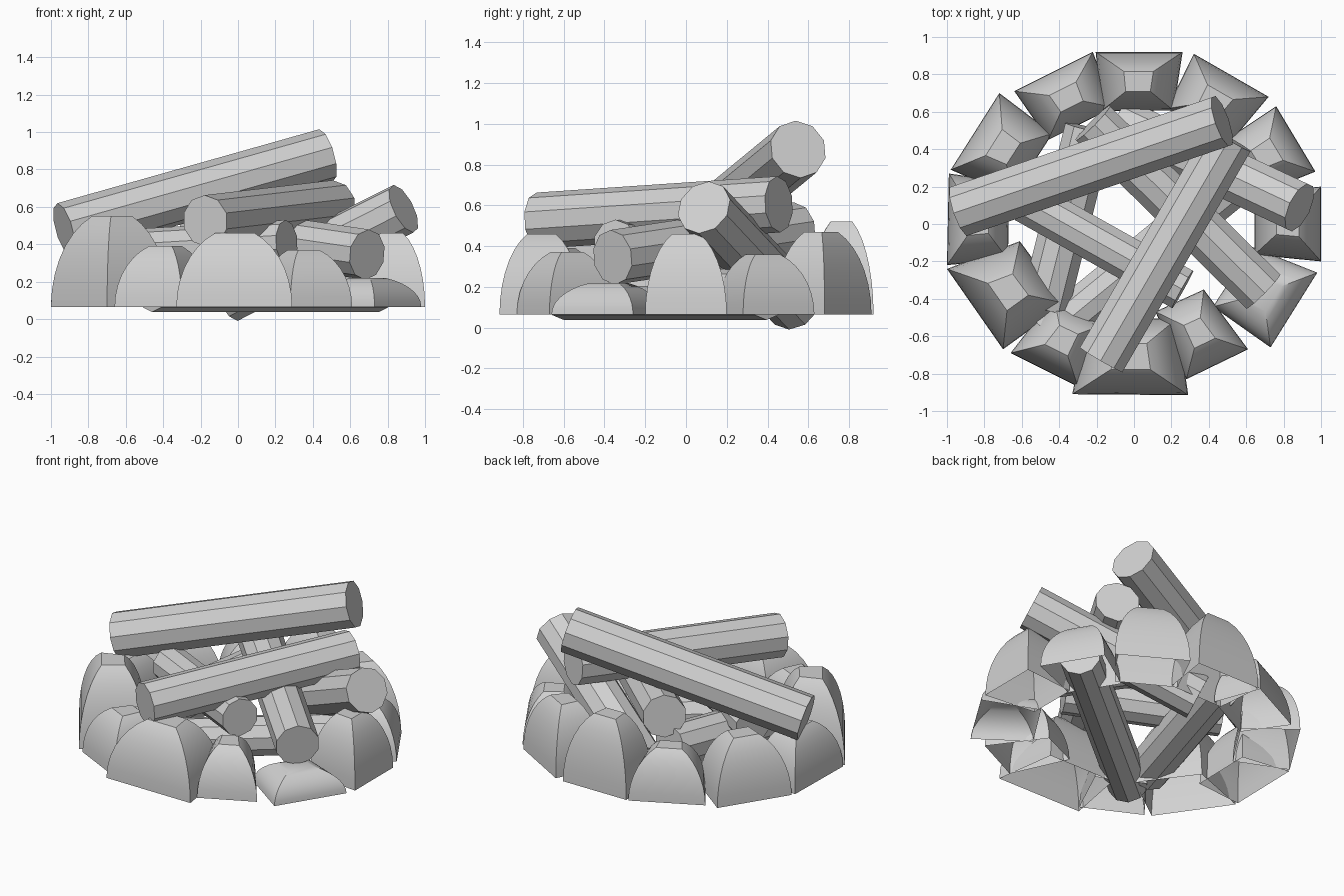
import bpy, bmesh, math
from mathutils import Vector

default = bpy.data.objects.get("Cube")
if default:
    bpy.data.objects.remove(default, do_unlink=True)

# One plain grey for everything
grey = bpy.data.materials.new("plain_grey")
grey.use_nodes = True
colour = (0.64, 0.64, 0.64, 1)
grey.diffuse_color = colour
grey.node_tree.nodes["Principled BSDF"].inputs["Base Color"].default_value = colour

GROUND = 0.065
STEPS = 7
SWEEP = 1.18


def finish(bm, name, smooth_angle=None):
    """Turn a bmesh into a named, coloured object."""
    bmesh.ops.recalc_face_normals(bm, faces=bm.faces[:])
    mesh = bpy.data.meshes.new(name)
    bm.to_mesh(mesh)
    bm.free()
    mesh.materials.append(grey)
    obj = bpy.data.objects.new(name, mesh)
    bpy.context.collection.objects.link(obj)
    if smooth_angle:
        bpy.ops.object.select_all(action="DESELECT")
        obj.select_set(True)
        bpy.context.view_layer.objects.active = obj
        bpy.ops.object.shade_smooth_by_angle(angle=math.radians(smooth_angle))


def make_stone(name, start, end, depth, top):
    """Four-sided hollow boulder with bulging sides, flat top and open base."""
    outer = [Vector((*start, GROUND)), Vector((*end, GROUND))]
    middle = Vector((outer[0].x + outer[1].x, outer[0].y + outer[1].y, 0)).normalized()
    inner = []
    for corner in reversed(outer):
        radial = Vector((corner.x, corner.y, 0)).normalized()
        inner.append(corner - (radial + middle) / 2 * depth)
    base = outer + inner
    centre = sum(base, Vector()) / len(base)
    bm = bmesh.new()
    rings = []
    for step in range(STEPS + 1):
        angle = SWEEP * step / STEPS
        shrink = (1 - math.cos(angle)) / (1 - math.cos(SWEEP)) * 0.66
        lift = math.sin(angle) / math.sin(SWEEP) * (top - GROUND)
        up = Vector((0, 0, lift))
        rings.append([bm.verts.new(p.lerp(centre, shrink) + up) for p in base])
    for low, high in zip(rings, rings[1:]):
        for i in range(len(base)):
            j = (i + 1) % len(base)
            bm.faces.new((low[i], low[j], high[j], high[i]))
    bm.faces.new(rings[-1])
    finish(bm, name, 30)


def make_log(name, start, end, radius):
    """Straight flat-sided log between two end centres."""
    start, end = Vector(start), Vector(end)
    axis = end - start
    bm = bmesh.new()
    bmesh.ops.create_cone(bm, cap_ends=True, segments=10, radius1=radius,
                          radius2=radius, depth=axis.length)
    turn = axis.to_track_quat("Z", "Y")
    for vert in bm.verts:
        vert.co = turn @ vert.co + (start + end) / 2
    finish(bm, name)


# Ring of stones: two outer corners, depth towards the middle, top height
make_stone("front_stone", (-.33, -.91), (.29, -.915), .42, .46)
make_stone("front_left_stone", (.28, -.83), (.61, -.67), .4, .37)
make_stone("low_left_stone", (.73, -.66), (.98, -.26), .38, .22)
make_stone("left_stone", (1, -.2), (1, .2), .36, .46)
make_stone("left_rear_stone", (.97, .28), (.76, .63), .36, .36)
make_stone("back_left_stone", (.72, .68), (.32, .91), .33, .47)
make_stone("back_stone", (.26, .92), (-.205, .92), .32, .52)
make_stone("back_right_stone", (-.22, .92), (-.64, .71), .32, .38)
make_stone("right_rear_stone", (-.72, .7), (-.98, .29), .36, .45)
make_stone("right_stone", (-.99, .27), (-1, -.22), .33, .4)
make_stone("tall_right_stone", (-1, -.24), (-.7, -.67), .42, .55)
make_stone("front_right_stone", (-.66, -.69), (-.3, -.87), .38, .39)

# Stacked logs, from the top of the pile down
make_log("top_log", (-.93, .07, .48), (.47, .55, .875), .145)
make_log("upper_log", (-.175, -.725, .525), (.51, .455, .605), .138)
make_log("leaning_log", (.885, .088, .59), (-.055, .53, .118), .14)
make_log("crossing_log", (.69, -.36, .345), (-.22, .54, .48), .135)
make_log("short_log", (.26, -.35, .41), (-.58, .12, .36), .12)
make_log("ground_log", (-.46, -.6, .163), (.755, .395, .163), .125)
make_log("side_log", (-.48, -.45, .2), (-.24, .51, .27), .137)
